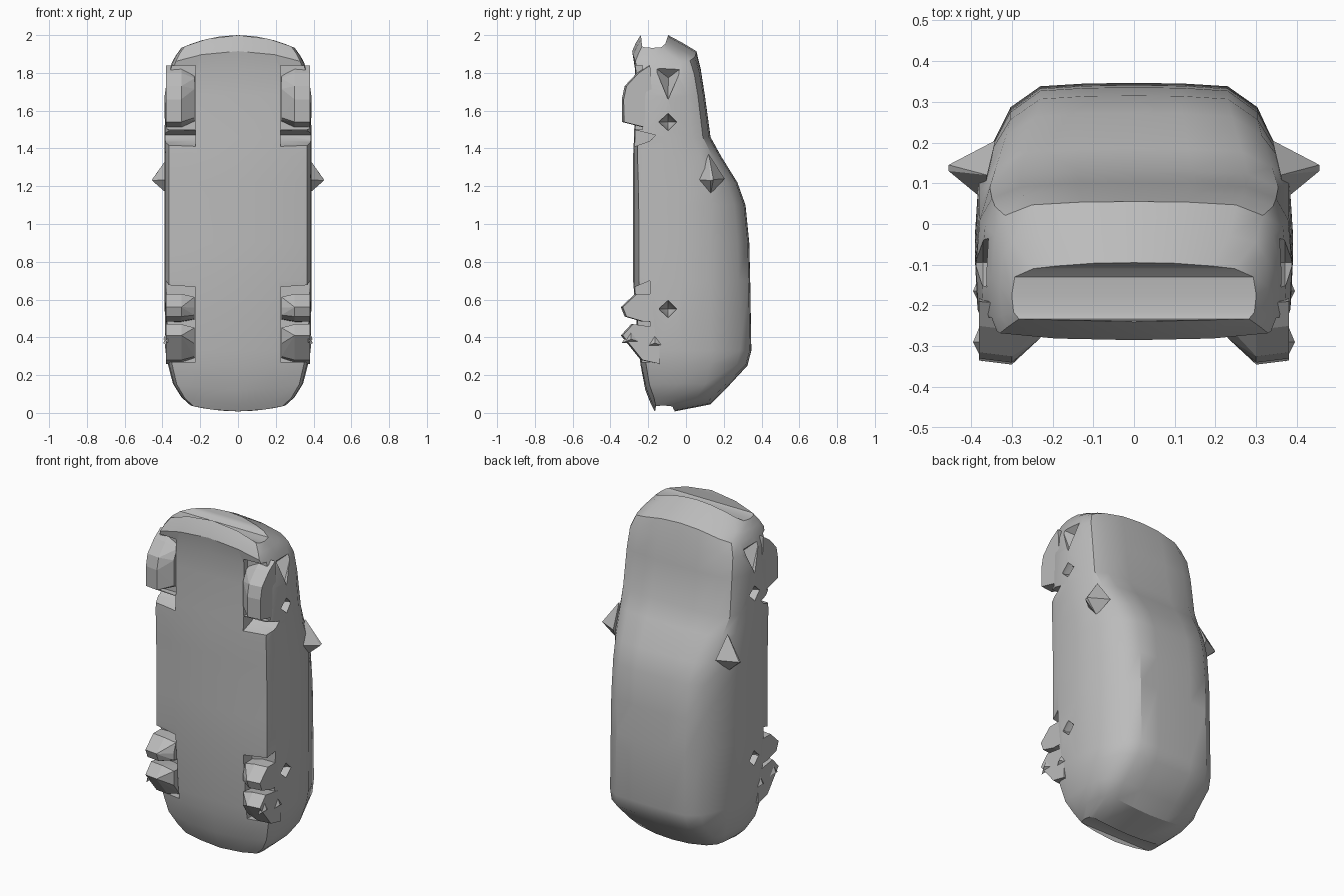
import bpy, bmesh, math

if "Cube" in bpy.data.objects:
    bpy.data.objects.remove(bpy.data.objects["Cube"])

grey = bpy.data.materials.new("body grey")
grey.diffuse_color = (0.5, 0.5, 0.5, 1)
grey.use_nodes = True
grey.node_tree.nodes["Principled BSDF"].inputs["Base Color"].default_value = grey.diffuse_color


def make(name, bm):
    bmesh.ops.recalc_face_normals(bm, faces=bm.faces)
    me = bpy.data.meshes.new(name)
    bm.to_mesh(me)
    bm.free()
    me.materials.append(grey)
    ob = bpy.data.objects.new(name, me)
    bpy.context.collection.objects.link(ob)
    return ob


def hull(name, points, side):
    """Convex solid from points, placed on one side of the car."""
    bm = bmesh.new()
    for x, y, z in points:
        bm.verts.new((x * side, y, z))
    r = bmesh.ops.convex_hull(bm, input=bm.verts)
    inside = [g for g in r["geom_interior"] if isinstance(g, bmesh.types.BMVert)]
    bmesh.ops.delete(bm, geom=inside, context='VERTS')
    return make(name, bm)


def tyre(outline):
    """Outer outline in (y, z) joined to a narrowed inner face."""
    cz = sum(z for y, z in outline) / len(outline)
    pts = [(0.38, y + 0.01, z) for y, z in outline]
    pts += [(0.3, y, z) for y, z in outline]
    return pts + [(0.23, max(y, -0.29) + 0.01, z + (cz - z) * 0.2) for y, z in outline]


def half_section(w, yb, yt, wr):
    """Right half of a cross-section, from floor centre to roof centre."""
    d = yt - yb
    return [(0, yb), (w * 0.55, yb + 0.004), (w * 0.94, yb + 0.05 * d),
            (w * 0.985, yb + 0.16 * d), (w, min(-0.02, yb + 0.45 * d)),
            (w * 0.975, min(0.13, yt - 0.24 * d)), (wr + 0.19 * w, yt - 0.1 * d),
            (wr, yt - 0.008), (wr * 0.5, yt - 0.001), (0, yt)]


# Body sections from tail to nose: z, half width, floor y, roof y, roof half width
sections = [
    (0.008, 0.25, -0.165, -0.06, 0.18),
    (0.045, 0.30, -0.185, 0.13, 0.22),
    (0.12, 0.345, -0.215, 0.205, 0.235),
    (0.25, 0.372, -0.24, 0.325, 0.235),
    (0.33, 0.385, -0.25, 0.346, 0.23),
    (0.70, 0.39, -0.28, 0.34, 0.23),
    (0.90, 0.39, -0.28, 0.335, 0.23),
    (1.10, 0.39, -0.28, 0.315, 0.23),
    (1.22, 0.39, -0.28, 0.272, 0.24),
    (1.36, 0.39, -0.28, 0.185, 0.265),
    (1.46, 0.39, -0.275, 0.13, 0.28),
    (1.68, 0.388, -0.27, 0.10, 0.275),
    (1.82, 0.375, -0.27, 0.078, 0.27),
    (1.915, 0.35, -0.285, 0.055, 0.25),
    (1.96, 0.33, -0.265, -0.02, 0.235),
    (2.0, 0.30, -0.24, -0.095, 0.19),
]
bm = bmesh.new()
rings = []
for z, *shape in sections:
    half = half_section(*shape)
    ring = half + [(-x, y) for x, y in half[-2:0:-1]]
    # bumpers curve back towards the sides
    bend = 0.5 * max(0, 1 - z / 0.3) - 0.75 * max(0, (z - 1.75) / 0.25)
    rings.append([bm.verts.new((x, y, z + bend * x * x)) for x, y in ring])
n = len(rings[0])
for a, b in zip(rings, rings[1:]):
    for i in range(n):
        bm.faces.new((a[i], a[(i + 1) % n], b[(i + 1) % n], b[i]))
# End caps as strips across the width
for r in (rings[0], rings[-1]):
    for i in range(n // 2):
        quad = [r[i], r[i + 1], r[n - i - 1], r[(n - i) % n]]
        bm.faces.new(list(dict.fromkeys(quad)))
body = make("car_body", bm)

# Wheel wells and faceted pits cut out of the sides
wells = [
    [(-0.36, 1.52), (-0.16, 1.47), (-0.19, 1.44), (-0.36, 1.38)],
    [(-0.36, 1.84), (-0.23, 1.84), (-0.23, 1.50), (-0.36, 1.50)],
    [(-0.36, 0.63), (-0.19, 0.70), (-0.19, 0.27), (-0.36, 0.27)],
]
pits = [[(-0.165, 1.83), (-0.02, 1.83), (-0.095, 1.66)]]
for z in (1.54, 0.55):
    pits.append([(-0.145, z), (-0.095, z + 0.045), (-0.05, z), (-0.095, z - 0.045)])
cutters = []
for s in (-1, 1):
    for well in wells:
        cutters.append(hull("well_cutter", [(x, y, z) for x in (0.225, 0.45) for y, z in well], s))
    for pit in pits:
        cy = sum(y for y, z in pit) / len(pit)
        cz = sum(z for y, z in pit) / len(pit)
        pts = [(x, y, z) for x in (0.42, 0.37) for y, z in pit]
        cutters.append(hull("pit_cutter", pts + [(0.31, cy, cz)], s))
bpy.context.view_layer.objects.active = body
body.select_set(True)
for c in cutters:
    m = body.modifiers.new("cut", 'BOOLEAN')
    m.operation = 'DIFFERENCE'
    m.solver = 'EXACT'
    m.object = c
    bpy.ops.object.modifier_apply(modifier=m.name)
for c in cutters:
    bpy.data.objects.remove(c)
bpy.ops.object.shade_smooth_by_angle(angle=math.radians(32))

# Wheel outlines in (y, z)
wheels = {
    "front_wheel": [(-0.20, 1.84), (-0.26, 1.80), (-0.325, 1.73), (-0.34, 1.66),
                    (-0.338, 1.54), (-0.27, 1.525), (-0.18, 1.50)],
    "rear_wheel_upper": [(-0.15, 0.63), (-0.27, 0.63), (-0.345, 0.56),
                         (-0.325, 0.51), (-0.24, 0.485), (-0.15, 0.48)],
    "rear_wheel_lower": [(-0.15, 0.45), (-0.29, 0.47), (-0.345, 0.41),
                         (-0.30, 0.365), (-0.24, 0.28), (-0.15, 0.26)],
}
for s, label in ((-1, "left"), (1, "right")):
    for name, outline in wheels.items():
        hull(name + "_" + label, tyre(outline), s)
    # Small spikes beside the rear wheel
    for y, z in ((-0.165, 0.37), (-0.29, 0.39)):
        hull("rear_wheel_spike_" + label, [(0.37, y - 0.05, z - 0.02), (0.37, y, z + 0.06),
                                           (0.37, y + 0.06, z - 0.02), (0.395, y, z)], s)
    # Pointed wing mirror
    hull("wing_mirror_" + label, [(0.36, 0.12, 1.37), (0.37, 0.06, 1.235), (0.375, 0.13, 1.16),
                                  (0.34, 0.205, 1.24), (0.41, 0.15, 1.265), (0.455, 0.145, 1.235),
                                  (0.455, 0.13, 1.23), (0.41, 0.10, 1.225)], s)
